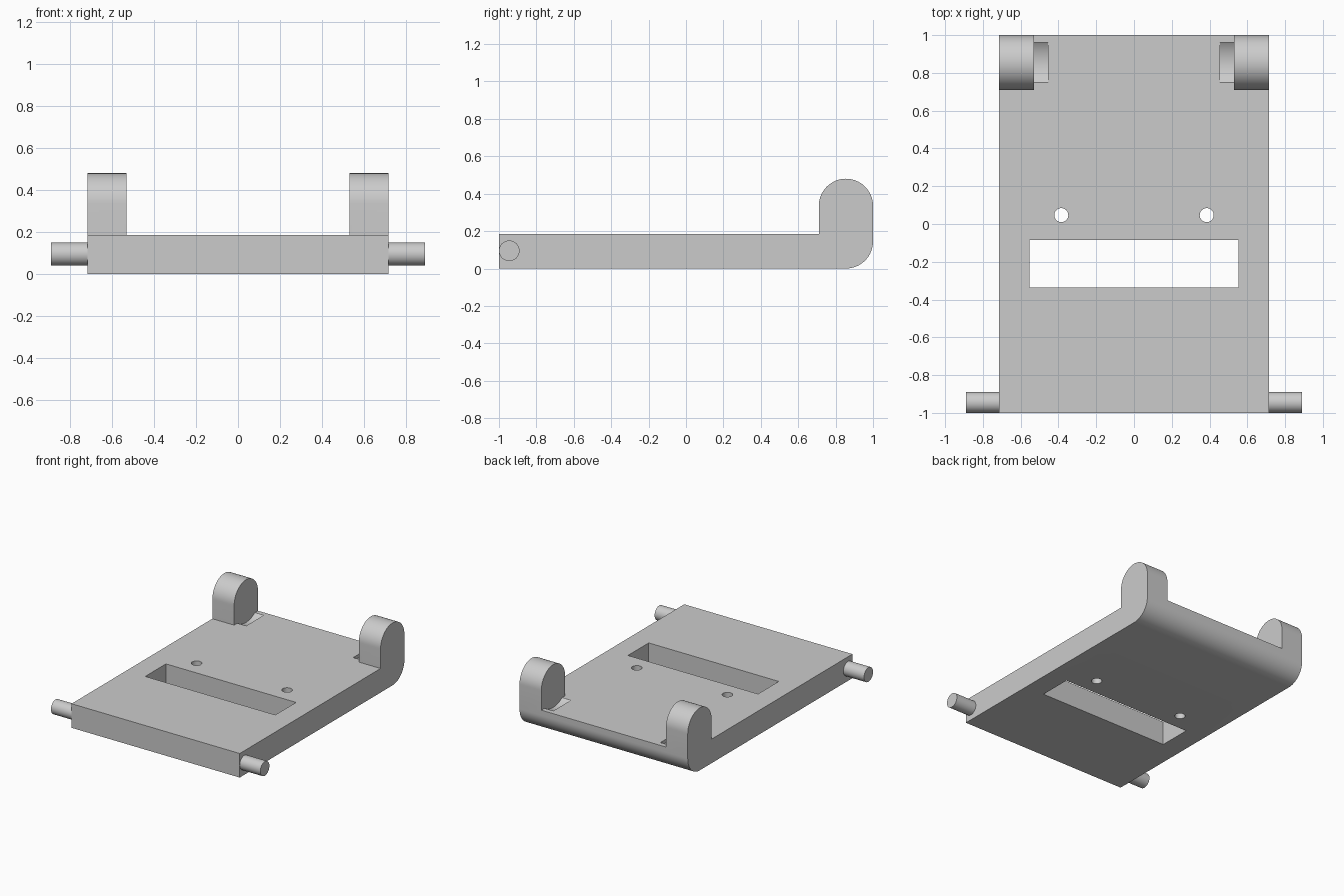
import bpy, bmesh, math
from mathutils import Matrix

if "Cube" in bpy.data.objects:
    bpy.data.objects.remove(bpy.data.objects["Cube"], do_unlink=True)

HALF_W, TOP = 0.715, 0.185       # plate half width and top height
LUG_IN, LUG_R = 0.53, 0.145      # inner face of lugs and their radius
LUG_Y, LUG_Z = 0.855, 0.335      # hinge axis

grey = bpy.data.materials.new("light_grey")
grey.use_nodes = True
color = (0.6, 0.6, 0.6, 1)
grey.diffuse_color = color
grey.node_tree.nodes["Principled BSDF"].inputs["Base Color"].default_value = color


def add_object(name, bm):
    bmesh.ops.recalc_face_normals(bm, faces=bm.faces)
    mesh = bpy.data.meshes.new(name)
    bm.to_mesh(mesh)
    bm.free()
    mesh.materials.append(grey)
    obj = bpy.data.objects.new(name, mesh)
    bpy.context.collection.objects.link(obj)
    return obj


def box(name, low, high):
    bm = bmesh.new()
    bmesh.ops.create_cube(bm, size=1)
    for v in bm.verts:
        v.co = [h if c > 0 else l for c, l, h in zip(v.co, low, high)]
    return add_object(name, bm)


def cylinder(name, center, radius, length, axis):
    bm = bmesh.new()
    bmesh.ops.create_cone(bm, cap_ends=True, segments=64, radius1=radius,
                          radius2=radius, depth=length)
    turn = Matrix.Rotation(math.pi / 2, 4, "Y") if axis == "X" else Matrix()
    bm.transform(Matrix.Translation(center) @ turn)
    return add_object(name, bm)


def arc(cy, cz, radius, start, end, steps):
    angles = [math.radians(start + (end - start) * i / steps) for i in range(steps + 1)]
    return [(cy + radius * math.cos(a), cz + radius * math.sin(a)) for a in angles]


def smooth(obj):
    bpy.ops.object.select_all(action="DESELECT")
    obj.select_set(True)
    bpy.context.view_layer.objects.active = obj
    bpy.ops.object.shade_smooth_by_angle(angle=math.radians(30))


# Side profile of the plate and upright lugs, extruded across the width
profile = [(-1, TOP), (-1, 0)]
profile += arc(LUG_Y, LUG_R, LUG_R, -90, 0, 16)
profile += arc(LUG_Y, LUG_Z, LUG_R, 0, 180, 32)
profile += [(LUG_Y - LUG_R, TOP)]
bm = bmesh.new()
face = bm.faces.new([bm.verts.new((-HALF_W, y, z)) for y, z in profile])
side = bmesh.ops.extrude_face_region(bm, geom=[face])["geom"]
bmesh.ops.translate(bm, vec=(2 * HALF_W, 0, 0),
                    verts=[g for g in side if isinstance(g, bmesh.types.BMVert)])
plate = add_object("hinged_plate", bm)

# Cutters: gap between lugs, slot, hinge bore, clearance grooves, screw holes
cutters = [
    box("lug_gap_cutter", (-LUG_IN, 0.5, TOP), (LUG_IN, 1.2, 0.7)),
    box("slot_cutter", (-0.553, -0.337, -0.1), (0.553, -0.085, 0.4)),
    cylinder("bore_cutter", (0, LUG_Y, LUG_Z), 0.077, 2, "X"),
]
for s in (-1, 1):
    cutters.append(cylinder("groove_cutter", (s * 0.4925, LUG_Y, LUG_Z), 0.184, 0.075, "X"))
    cutters.append(cylinder("screw_hole_cutter", (s * 0.385, 0.047, 0.1), 0.037, 0.6, "Z"))

bpy.context.view_layer.objects.active = plate
for cutter in cutters:
    cutter.hide_render = True
    mod = plate.modifiers.new(cutter.name, "BOOLEAN")
    mod.operation = "DIFFERENCE"
    mod.solver = "EXACT"
    mod.object = cutter
    bpy.ops.object.modifier_apply(modifier=mod.name)
    bpy.data.objects.remove(cutter, do_unlink=True)
smooth(plate)

# Pivot pins on both sides at the front
for s, label in ((1, "left"), (-1, "right")):
    smooth(cylinder(label + "_pivot_pin", (s * 0.795, -0.945, 0.095), 0.055, 0.19, "X"))
